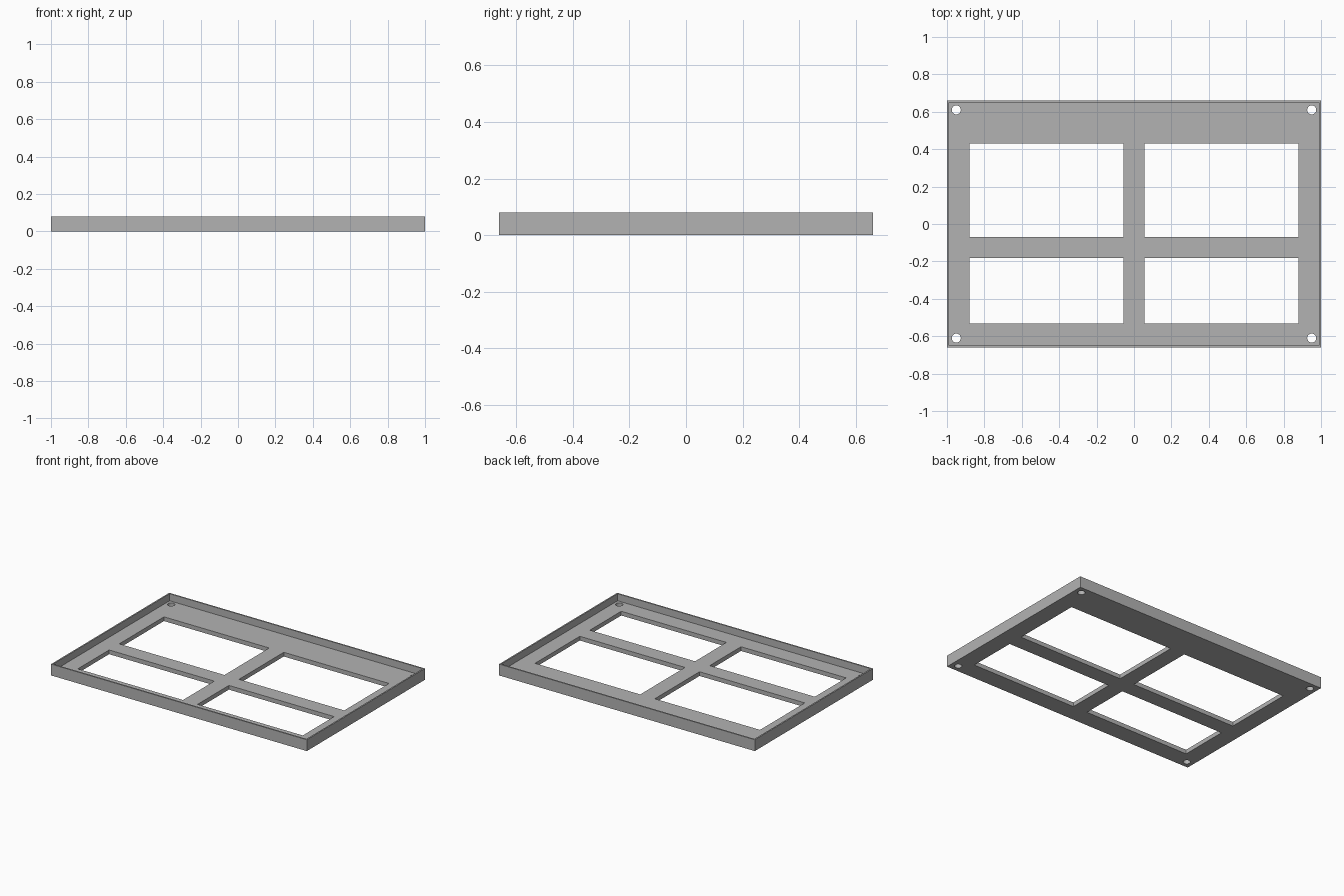
import bpy
import bmesh
from mathutils import Matrix, Vector

cube = bpy.data.objects.get("Cube")
if cube:
    bpy.data.objects.remove(cube, do_unlink=True)

HALF_X, HALF_Y, HEIGHT = 1.0, 0.66, 0.08
WALL, FLOOR = 0.01, 0.03

grey = bpy.data.materials.new("plain grey")
grey.use_nodes = True
colour = (0.45, 0.45, 0.45, 1)
grey.diffuse_color = colour
grey.node_tree.nodes["Principled BSDF"].inputs["Base Color"].default_value = colour


def add_box(bm, low, high):
    low, high = Vector(low), Vector(high)
    matrix = Matrix.Translation((low + high) / 2) @ Matrix.Diagonal((*(high - low), 1))
    bmesh.ops.create_cube(bm, size=1, matrix=matrix)


def make_object(name, bm):
    mesh = bpy.data.meshes.new(name)
    bm.to_mesh(mesh)
    bm.free()
    mesh.materials.append(grey)
    obj = bpy.data.objects.new(name, mesh)
    bpy.context.collection.objects.link(obj)
    return obj


def cut(target, name, bm):
    cutter = make_object(name, bm)
    cutter.hide_render = True
    mod = target.modifiers.new(name, "BOOLEAN")
    mod.operation, mod.solver, mod.object = "DIFFERENCE", "EXACT", cutter
    bpy.context.view_layer.objects.active = target
    bpy.ops.object.modifier_apply(modifier=mod.name)
    bpy.data.objects.remove(cutter, do_unlink=True)


# Solid panel
bm = bmesh.new()
add_box(bm, (-HALF_X, -HALF_Y, 0), (HALF_X, HALF_Y, HEIGHT))
panel = make_object("panel_tray", bm)

# Shallow recess that leaves the thin rim
bm = bmesh.new()
add_box(bm, (WALL - HALF_X, WALL - HALF_Y, FLOOR), (HALF_X - WALL, HALF_Y - WALL, 1))
cut(panel, "recess_cutter", bm)

# Four windows and four corner screw holes
bm = bmesh.new()
for side in (-1, 1):
    x0, x1 = sorted((side * 0.057, side * 0.88))
    for y0, y1 in ((-0.533, -0.183), (-0.07, 0.43)):
        add_box(bm, (x0, y0, -1), (x1, y1, 1))
    for end in (-1, 1):
        bmesh.ops.create_cone(bm, cap_ends=True, segments=32, radius1=0.024, radius2=0.024,
                              depth=2, matrix=Matrix.Translation((side * 0.95, end * 0.61, 0)))
cut(panel, "opening_cutter", bm)

# Smooth hole walls, sharp panel edges
bpy.ops.object.select_all(action="DESELECT")
panel.select_set(True)
bpy.context.view_layer.objects.active = panel
bpy.ops.object.shade_smooth_by_angle()
